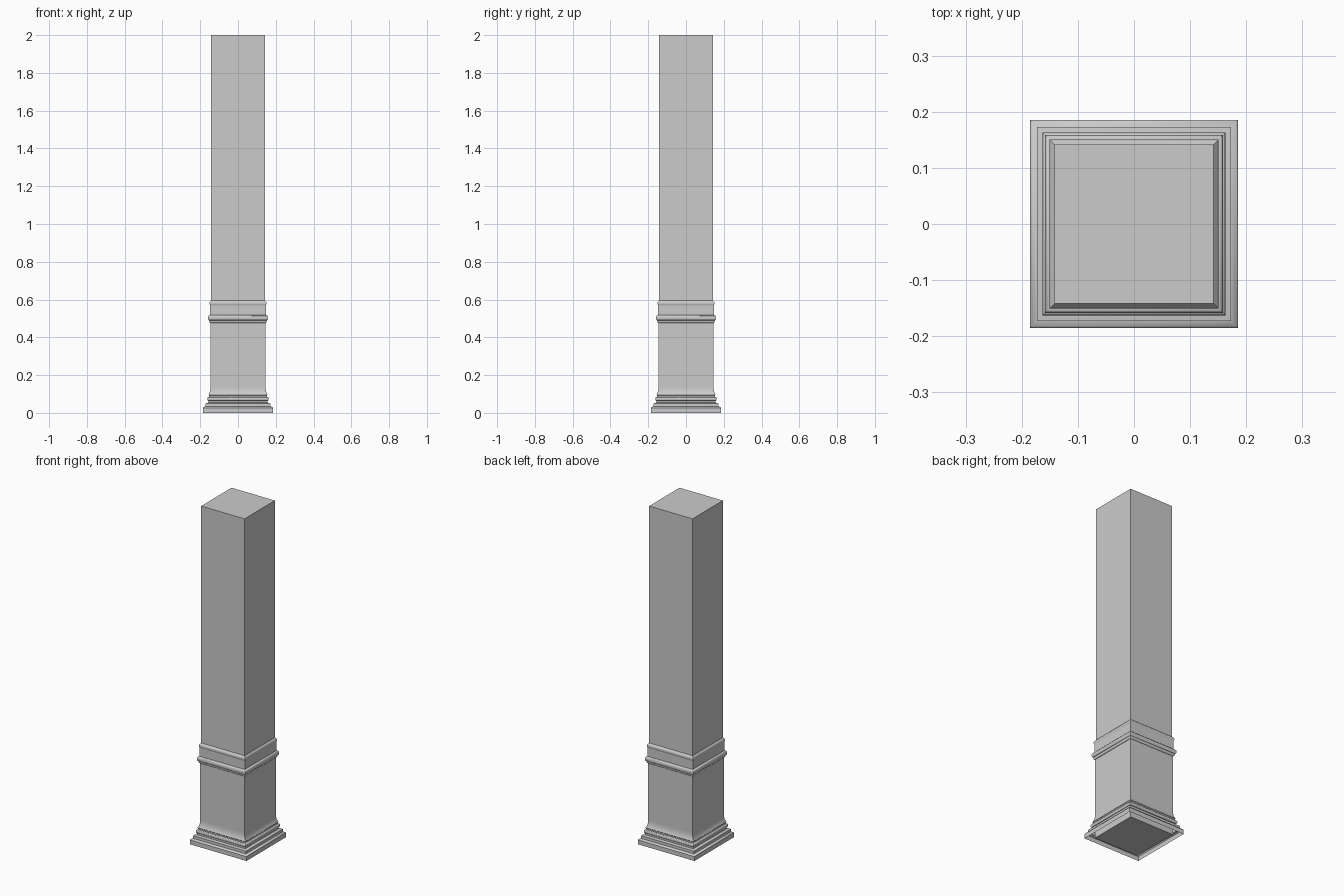
import bpy, bmesh, math

if "Cube" in bpy.data.objects:
    bpy.data.objects.remove(bpy.data.objects["Cube"])


def arc(cx, cz, rx, rz, a0, a1, n=8):
    """Points of an elliptical arc as (half width, height)."""
    return [(cx + rx * math.cos(math.radians(a0 + (a1 - a0) * i / n)),
             cz + rz * math.sin(math.radians(a0 + (a1 - a0) * i / n)))
            for i in range(n + 1)]


def square_sweep(name, profile, caps=False):
    """Sweep a (half width, height) profile round a square with mitred corners."""
    bm = bmesh.new()
    rings = [[bm.verts.new((sx * w, sy * w, z))
              for sx, sy in ((-1, -1), (1, -1), (1, 1), (-1, 1))]
             for w, z in profile]
    for lo, hi in zip(rings, rings[1:]):
        for i in range(4):
            j = (i + 1) % 4
            bm.faces.new((lo[i], lo[j], hi[j], hi[i]))
    if caps:
        bm.faces.new(rings[0][::-1])
        bm.faces.new(rings[-1])
    mesh = bpy.data.meshes.new(name)
    bm.to_mesh(mesh)
    bm.free()
    obj = bpy.data.objects.new(name, mesh)
    bpy.context.collection.objects.link(obj)
    bpy.ops.object.select_all(action='DESELECT')
    obj.select_set(True)
    bpy.context.view_layer.objects.active = obj
    bpy.ops.object.shade_smooth_by_angle(angle=math.radians(35))
    return obj


# Square shaft and the slightly wider pedestal block below it
square_sweep("shaft", [(0.142, 0.55), (0.142, 2.0)], caps=True)
square_sweep("pedestal_block", [(0.146, 0.0), (0.146, 0.56)], caps=True)

# Base moulding, open underneath: plinth, fillets, rounded bead and cove
base = [(0.185, 0.0), (0.185, 0.026)]
base += [(0.182, 0.030), (0.173, 0.034), (0.173, 0.050), (0.162, 0.052)]
base += [(0.157, 0.054), (0.157, 0.064)]
base += arc(0.157, 0.074, 0.006, 0.010, -90, 90)
base += [(0.154, 0.085), (0.154, 0.093)]
base += arc(0.166, 0.138, 0.020, 0.048, 250, 180)[1:]
square_sweep("base_moulding", base)

# Neck moulding: small cove, bead, flat band and flared lip
neck = [(0.146, 0.474)]
neck += arc(0.146, 0.489, 0.007, 0.013, -90, 0, 5)
neck += arc(0.153, 0.503, 0.006, 0.013, -90, 90)
neck += [(0.148, 0.518), (0.148, 0.545), (0.1485, 0.565)]
neck += arc(0.146, 0.580, 0.005, 0.010, -60, 70, 6)
neck += [(0.142, 0.596)]
square_sweep("neck_moulding", neck)
